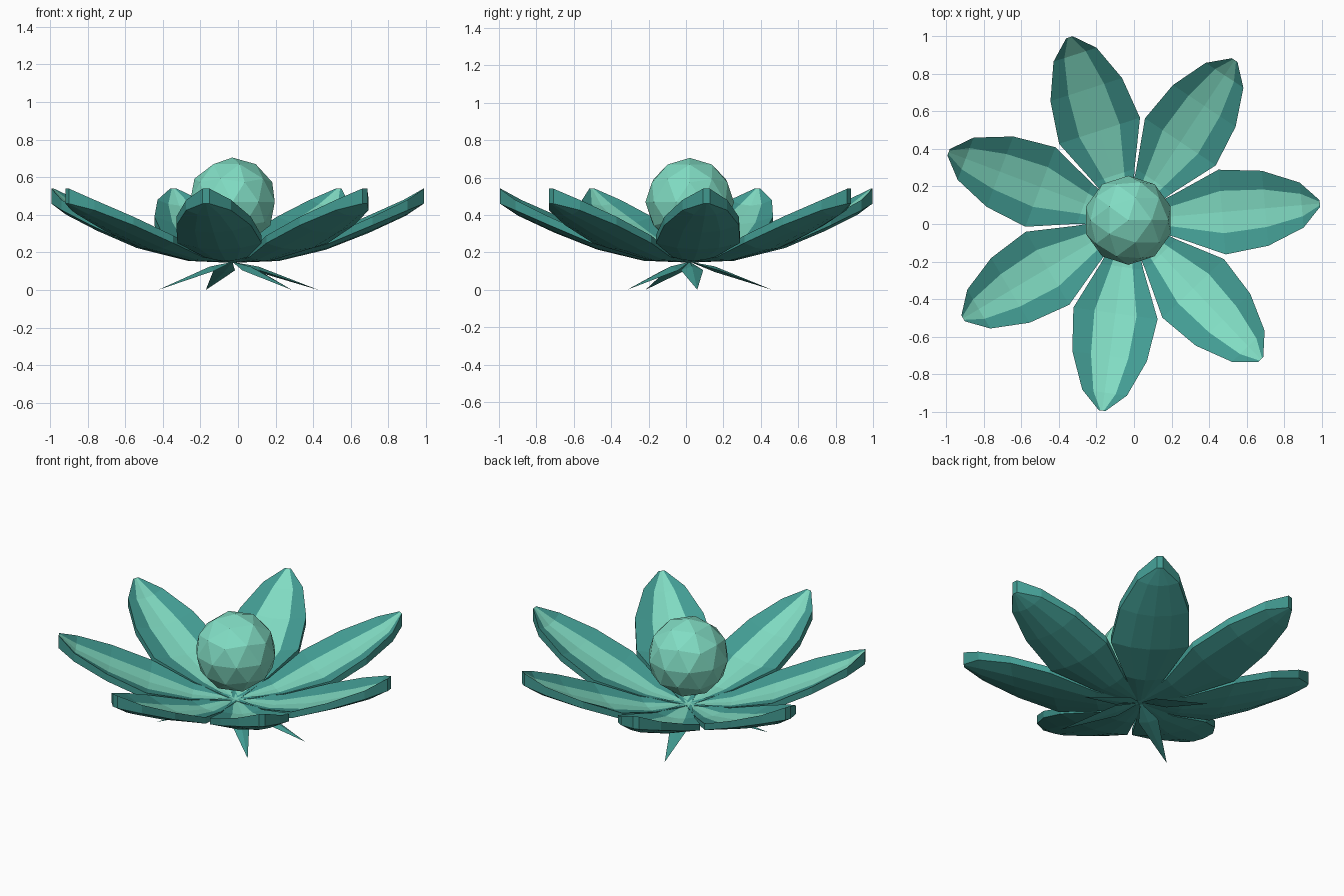
import bpy, bmesh, math
from mathutils import Matrix, Vector

if "Cube" in bpy.data.objects:
    bpy.data.objects.remove(bpy.data.objects["Cube"])

CX, CY = -0.03, 0.02          # flower axis
FIRST = math.radians(5)       # angle of the first petal
STEP = 2 * math.pi / 7


def material(name, rgb):
    m = bpy.data.materials.new(name)
    m.diffuse_color = (*rgb, 1)
    m.use_nodes = True
    m.node_tree.nodes["Principled BSDF"].inputs["Base Color"].default_value = m.diffuse_color
    return m


mint = material("mint green", (0.22, 0.72, 0.55))
teal = material("deep teal", (0.055, 0.33, 0.29))


def placed(name, bm, mats, angle):
    bmesh.ops.recalc_face_normals(bm, faces=bm.faces)
    me = bpy.data.meshes.new(name)
    bm.to_mesh(me)
    bm.free()
    for m in mats:
        me.materials.append(m)
    me.transform(Matrix.Translation((CX, CY, 0)) @ Matrix.Rotation(angle, 4, 'Z'))
    ob = bpy.data.objects.new(name, me)
    bpy.context.collection.objects.link(ob)
    return ob


# Petal rows: distance, half width, centre height, edge lift, thickness
ROWS = [(0.00, 0.020, 0.165, 0.000, 0.020),
        (0.25, 0.115, 0.185, 0.020, 0.030),
        (0.50, 0.226, 0.255, 0.035, 0.040),
        (0.73, 0.200, 0.350, 0.040, 0.045),
        (0.925, 0.120, 0.450, 0.030, 0.055),
        (1.022, 0.018, 0.540, 0.000, 0.080)]
ACROSS = (-1, -0.5, 0, 0.5, 1)


def petal(name, angle):
    bm = bmesh.new()
    top, low = [], []
    for s, w, z, lift, t in ROWS:
        top.append([bm.verts.new((s, w * a, z + lift * a * a)) for a in ACROSS])
        low.append([bm.verts.new((s, w * a, z + lift * a * a - t)) for a in ACROSS])
    for i in range(len(ROWS) - 1):
        for j in range(4):
            f = bm.faces.new((top[i][j], top[i + 1][j], top[i + 1][j + 1], top[i][j + 1]))
            f.material_index = 0 if j in (1, 2) else 1   # pale middle, dark margins
            bm.faces.new((low[i][j], low[i][j + 1], low[i + 1][j + 1], low[i + 1][j])).material_index = 1
        for j in (0, 4):
            bm.faces.new((top[i][j], low[i][j], low[i + 1][j], top[i + 1][j])).material_index = 1
    for i in (0, len(ROWS) - 1):
        for j in range(4):
            bm.faces.new((top[i][j], top[i][j + 1], low[i][j + 1], low[i][j])).material_index = 1
    return placed(name, bm, (mint, teal), angle)


# Pointed sepal drooping to the ground
def sepal(name, angle):
    bm = bmesh.new()
    root = bm.verts.new((0.0, 0, 0.15))
    tip = bm.verts.new((0.462, 0, 0.0))
    ring = [bm.verts.new(p) for p in ((0.14, -0.06, 0.105), (0.14, 0, 0.125),
                                      (0.14, 0.06, 0.105), (0.14, 0, 0.095))]
    for k in range(4):
        a, b = ring[k], ring[(k + 1) % 4]
        bm.faces.new((root, a, b))
        bm.faces.new((tip, b, a))
    return placed(name, bm, (teal,), angle)


for k in range(7):
    petal(f"petal_{k + 1}", FIRST + k * STEP)
    if k % 2 == 0:
        sepal(f"sepal_{k // 2 + 1}", FIRST + k * STEP)

# Faceted ball in the middle
bm = bmesh.new()
bmesh.ops.create_icosphere(bm, subdivisions=2, radius=0.237,
                           matrix=Matrix.Translation(Vector((0, 0, 0.468))))
placed("flower_centre", bm, (mint,), 0)
